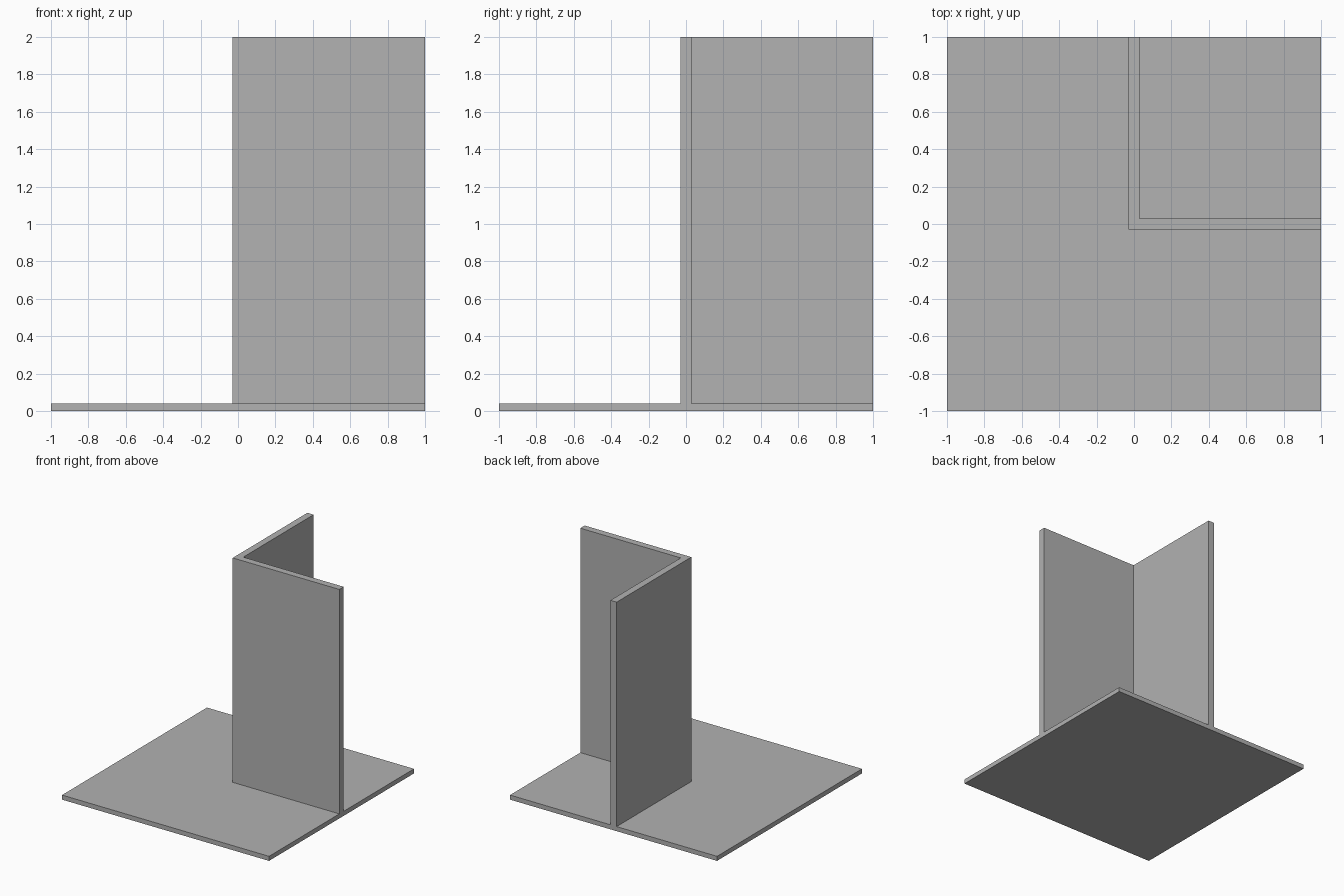
import bpy, bmesh

if "Cube" in bpy.data.objects:
    bpy.data.objects.remove(bpy.data.objects["Cube"])

grey = bpy.data.materials.new("plain grey")
grey.diffuse_color = (0.445, 0.445, 0.445, 1)
grey.use_nodes = True
grey.node_tree.nodes["Principled BSDF"].inputs["Base Color"].default_value = grey.diffuse_color

FLOOR = 0.04   # slab thickness
HALF = 0.03    # half the wall thickness


def prism(name, outline, z0, z1):
    """Extrude a flat outline upwards from z0 to z1."""
    bm = bmesh.new()
    base = bm.faces.new([bm.verts.new((x, y, z0)) for x, y in outline])
    top = bmesh.ops.extrude_face_region(bm, geom=[base])["geom"]
    verts = [v for v in top if isinstance(v, bmesh.types.BMVert)]
    bmesh.ops.translate(bm, verts=verts, vec=(0, 0, z1 - z0))
    bmesh.ops.recalc_face_normals(bm, faces=bm.faces)
    mesh = bpy.data.meshes.new(name)
    bm.to_mesh(mesh)
    bm.free()
    mesh.materials.append(grey)
    obj = bpy.data.objects.new(name, mesh)
    bpy.context.collection.objects.link(obj)
    return obj


# Square floor slab
prism("floor_slab", [(-1, -1), (1, -1), (1, 1), (-1, 1)], 0, FLOOR)

# L-shaped corner wall, running to the right and back edges of the slab
prism("corner_wall", [(-HALF, -HALF), (1, -HALF), (1, HALF),
                      (HALF, HALF), (HALF, 1), (-HALF, 1)], FLOOR, 2)
